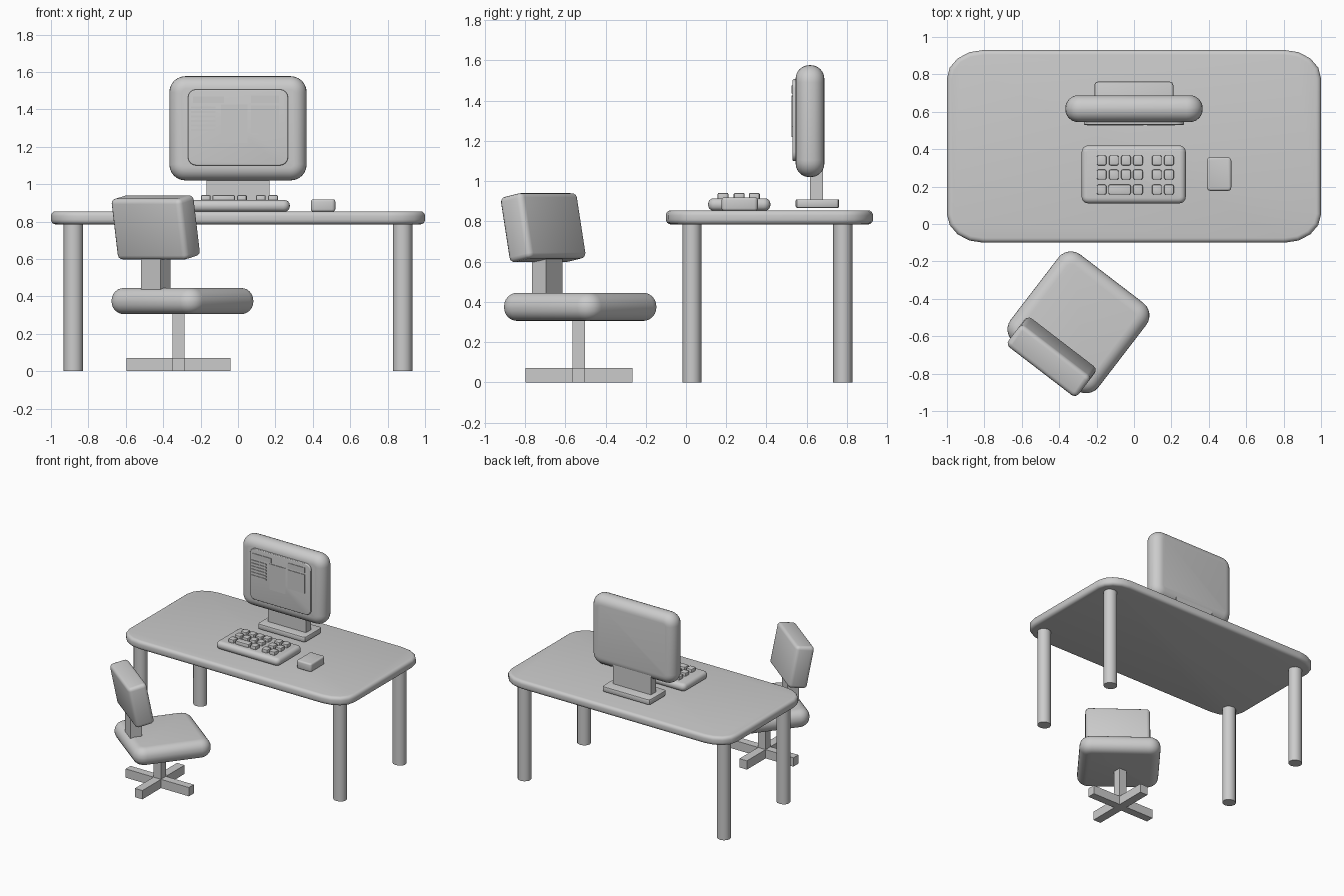
import bpy, bmesh, math
from mathutils import Matrix, Vector

if "Cube" in bpy.data.objects:
    bpy.data.objects.remove(bpy.data.objects["Cube"])


def finish(name, bm, matrix):
    bm.transform(matrix)
    bmesh.ops.recalc_face_normals(bm, faces=bm.faces[:])
    mesh = bpy.data.meshes.new(name)
    bm.to_mesh(mesh)
    bm.free()
    ob = bpy.data.objects.new(name, mesh)
    bpy.context.collection.objects.link(ob)
    bpy.ops.object.select_all(action='DESELECT')
    ob.select_set(True)
    bpy.context.view_layer.objects.active = ob
    bpy.ops.object.shade_smooth_by_angle(angle=math.radians(35))
    return ob


def slab(name, lo, hi, corner=0, rim=0, segs=4, axis='Z', rot=None, stretch=1):
    """Box between two corners: rounded outline around an axis, then rounded rims."""
    lo, hi = Vector(lo), Vector(hi)
    size = hi - lo
    turn = Matrix.Identity(4)
    if axis == 'Y':
        size = Vector((size.x, size.z, size.y))
        turn = Matrix.Rotation(math.pi / 2, 4, 'X')
    bm = bmesh.new()
    bmesh.ops.create_cube(bm, size=1)
    bmesh.ops.scale(bm, vec=(size.x, size.y * stretch, size.z), verts=bm.verts)
    if corner:
        posts = [e for e in bm.edges
                 if abs((e.verts[0].co - e.verts[1].co).normalized().z) > 0.9]
        bmesh.ops.bevel(bm, geom=posts, offset=corner, segments=segs,
                        profile=0.5, affect='EDGES')
        bmesh.ops.scale(bm, vec=(1, 1 / stretch, 1), verts=bm.verts)
    if rim:
        bm.normal_update()
        rims = {e for f in bm.faces if abs(f.normal.z) > 0.9 for e in f.edges}
        bmesh.ops.bevel(bm, geom=list(rims), offset=rim, segments=segs,
                        profile=0.5, affect='EDGES')
    place = Matrix.Translation((lo + hi) / 2) @ (rot or Matrix.Identity(4)) @ turn
    return finish(name, bm, place)


def centred(name, c, half, **kw):
    c, half = Vector(c), Vector(half)
    return slab(name, c - half, c + half, **kw)


# Desk
slab("desk_top", (-1, -0.1, 0.785), (1, 0.93, 0.855), 0.195, 0.025, stretch=1.28)
for label, y in (("front", 0.03), ("back", 0.78)):
    for side, x in (("left", -0.88), ("right", 0.88)):
        bm = bmesh.new()
        bmesh.ops.create_cone(bm, cap_ends=True, segments=12, radius1=0.052,
                              radius2=0.052, depth=0.79)
        bmesh.ops.scale(bm, vec=(1, 0.92, 1), verts=bm.verts)
        finish(f"{label}_{side}_leg", bm, Matrix.Translation((x, y, 0.395)))

# Monitor and stand
slab("monitor_body", (-0.367, 0.545, 1.02), (0.367, 0.688, 1.577), 0.085, 0.068, 6, 'Y')
slab("screen", (-0.268, 0.53, 1.10), (0.268, 0.56, 1.507), 0.045, 0.006, 4, 'Y')
slab("monitor_neck", (-0.168, 0.617, 0.89), (0.168, 0.682, 1.1))
slab("monitor_base", (-0.212, 0.545, 0.867), (0.21, 0.762, 0.91), 0.02, 0.008, 2)

# Raised screen panels
panels = [(-0.24, -0.075, 1.435, 1.47), (-0.09, 0.05, 1.22, 1.425),
          (0.07, 0.22, 1.435, 1.475), (0.07, 0.22, 1.27, 1.42)]
panels += [(-0.25, -0.12, 1.405 - 0.024 * i, 1.415 - 0.024 * i) for i in range(6)]
for i, (x0, x1, z0, z1) in enumerate(panels):
    slab(f"screen_panel_{i}", (x0, 0.5255, z0), (x1, 0.535, z1))

# Keyboard with its keys
slab("keyboard", (-0.28, 0.11, 0.853), (0.277, 0.42, 0.915), 0.035, 0.028)
for r, y in enumerate((0.34, 0.264, 0.184)):
    keys = [(-0.173, 0.026), (-0.108, 0.026), (-0.043, 0.026), (0.021, 0.026),
            (0.122, 0.026), (0.187, 0.026)]
    if r == 2:
        keys[1:3] = [(-0.077, 0.06)]
    for k, (x, w) in enumerate(keys):
        centred(f"key_{r}_{k}", (x, y, 0.92), (w, 0.027, 0.021),
                corner=0.01, rim=0.006, segs=2)

# Mouse
slab("mouse", (0.39, 0.177, 0.853), (0.52, 0.357, 0.919), 0.018, 0.012, 3)

# Swivel chair, turned towards the desk
turn = Matrix.Rotation(math.radians(-37.5), 4, 'Z')
lean = turn @ Matrix.Rotation(math.radians(11), 4, 'X')
centred("seat", (-0.297, -0.526, 0.375), (0.296, 0.294, 0.07),
        corner=0.085, rim=0.066, segs=6, rot=turn)
centred("backrest", (-0.44, -0.71, 0.769), (0.236, 0.072, 0.165),
        corner=0.028, rim=0.025, segs=3, rot=lean)
centred("backrest_post", (-0.44, -0.69, 0.54), (0.067, 0.043, 0.15), rot=turn)
centred("seat_post", (-0.318, -0.533, 0.19), (0.033, 0.031, 0.15))
centred("base_bar_across", (-0.318, -0.533, 0.035), (0.279, 0.031, 0.035))
for side, s in (("front", -1), ("back", 1)):
    centred(f"base_bar_{side}", (-0.318, -0.533 + s * 0.1485, 0.035),
            (0.033, 0.1175, 0.035))
